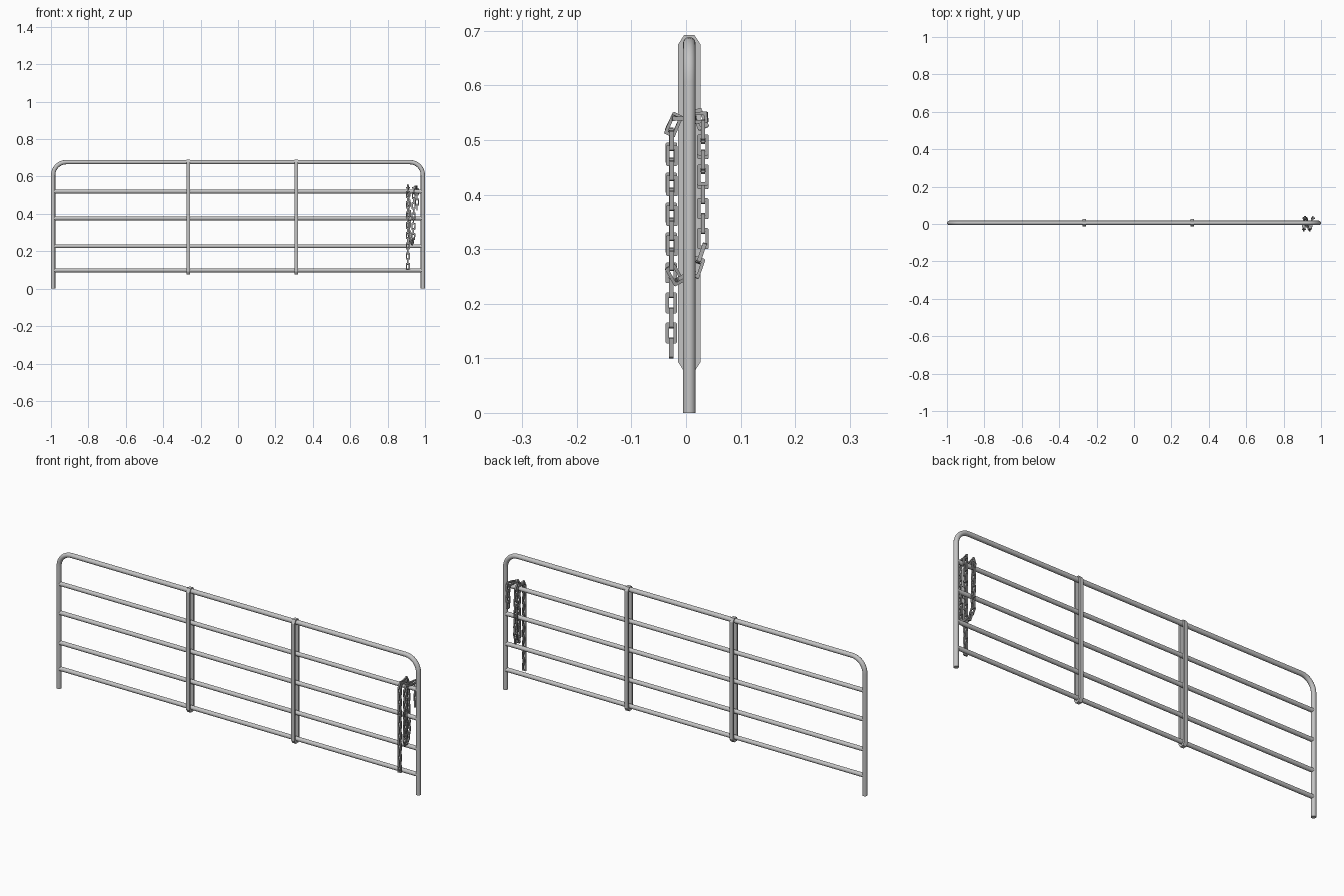
import bpy, bmesh, math
from mathutils import Matrix, Vector

if "Cube" in bpy.data.objects:
    bpy.data.objects.remove(bpy.data.objects["Cube"])


def material(name, value):
    m = bpy.data.materials.new(name)
    m.use_nodes = True
    colour = (value, value, value, 1)
    m.diffuse_color = colour
    bsdf = m.node_tree.nodes["Principled BSDF"]
    bsdf.inputs["Base Color"].default_value = colour
    return m


steel = material("galvanised steel", 0.55)
chain_steel = material("chain steel", 0.38)
TUBE_Y = 0.006
TUBE_R = 0.0115
POST_X = 0.9885
TOP_Z = 0.677


def add_mesh(name, bm, mat):
    bmesh.ops.recalc_face_normals(bm, faces=bm.faces)
    mesh = bpy.data.meshes.new(name)
    bm.to_mesh(mesh)
    bm.free()
    mesh.materials.append(mat)
    obj = bpy.data.objects.new(name, mesh)
    bpy.context.collection.objects.link(obj)
    return obj


def smooth(obj):
    bpy.ops.object.select_all(action="DESELECT")
    obj.select_set(True)
    bpy.context.view_layer.objects.active = obj
    bpy.ops.object.shade_smooth_by_angle(angle=math.radians(40))


def sweep(name, points, radius, mat, sides=16):
    """Round tube along a path lying in the XZ plane."""
    bm = bmesh.new()
    rings = []
    for i, p in enumerate(points):
        before = points[max(i - 1, 0)]
        after = points[min(i + 1, len(points) - 1)]
        t = (after - before).normalized()
        side = Vector((0, 1, 0))
        up = t.cross(side)
        angles = [math.tau * k / sides for k in range(sides)]
        rings.append([bm.verts.new(p + radius * (side * math.cos(a) + up * math.sin(a))) for a in angles])
    for a, b in zip(rings, rings[1:]):
        for k in range(sides):
            n = (k + 1) % sides
            bm.faces.new((a[k], a[n], b[n], b[k]))
    bm.faces.new(rings[0])
    bm.faces.new(rings[-1])
    smooth(add_mesh(name, bm, mat))


def outline(w, h, cw, ch):
    """Chamfered rectangle given by half sizes and chamfer sizes."""
    return [(w, ch - h), (w, h - ch), (w - cw, h), (cw - w, h),
            (-w, h - ch), (-w, ch - h), (cw - w, -h), (w - cw, -h)]


def ring(bm, w, h, cw, ch, wall, depth, matrix):
    """Chamfered rectangular loop in local YZ, extruded along local X."""
    outer = outline(w, h, cw, ch)
    inner = outline(w - wall, h - wall, cw * 0.7, ch * 0.7)
    loops = [[bm.verts.new(matrix @ Vector((x, y, z))) for y, z in pts]
             for pts, x in ((outer, -depth), (outer, depth), (inner, depth), (inner, -depth))]
    for j in range(4):
        a, b = loops[j], loops[(j + 1) % 4]
        for k in range(8):
            n = (k + 1) % 8
            bm.faces.new((a[k], a[n], b[n], b[k]))


# Outer frame: two posts and the top rail bent from one tube
bend = 0.07
frame = [Vector((-POST_X, TUBE_Y, 0))]
for sign, start in ((-1, math.pi), (1, math.pi / 2)):
    for k in range(9):
        a = start - math.pi / 2 * k / 8
        frame.append(Vector((sign * (POST_X - bend) + bend * math.cos(a), TUBE_Y,
                             TOP_Z - bend + bend * math.sin(a))))
frame.append(Vector((POST_X, TUBE_Y, 0)))
sweep("outer_frame", frame, TUBE_R, steel)

# Horizontal rails
for i, z in enumerate((0.098, 0.227, 0.376, 0.520)):
    sweep(f"rail_{i + 1}", [Vector((-POST_X, TUBE_Y, z)), Vector((POST_X, TUBE_Y, z))], 0.0105, steel)

# Upright straps looping round all the rails
for name, x in (("right_strap", -0.267), ("left_strap", 0.311)):
    bm = bmesh.new()
    ring(bm, 0.0205, 0.308, 0.011, 0.017, 0.0095, 0.0095, Matrix.Translation((x, TUBE_Y, 0.384)))
    add_mesh(name, bm, steel)

# Chain draped twice over the upper rail
path = [Vector(p) for p in (
    (0.908, -0.027, 0.119), (0.908, -0.027, 0.52), (0.908, -0.018, 0.539),
    (0.910, 0.024, 0.541), (0.912, 0.031, 0.525), (0.916, 0.031, 0.30),
    (0.922, 0.018, 0.262), (0.932, -0.016, 0.244), (0.937, -0.026, 0.262),
    (0.940, -0.026, 0.52), (0.942, -0.018, 0.539), (0.952, 0.024, 0.541),
    (0.957, 0.031, 0.525), (0.957, 0.031, 0.43))]
pitch = 0.0275
bm = bmesh.new()
travel, target, count = 0.0, 0.0, 0
for a, b in zip(path, path[1:]):
    length = (b - a).length
    t = (b - a).normalized()
    while target <= travel + length:
        centre = a + t * (target - travel)
        x_axis = Vector((1, 0, 0))
        x_axis = (x_axis - t * x_axis.dot(t)).normalized()
        y_axis = t.cross(x_axis)
        if count % 2 == 0:
            x_axis, y_axis = y_axis, -x_axis
        turn = Matrix((x_axis, y_axis, t)).transposed().to_4x4()
        ring(bm, 0.0105, 0.019, 0.002, 0.002, 0.006, 0.0038, Matrix.Translation(centre) @ turn)
        target += pitch
        count += 1
    travel += length
add_mesh("chain", bm, chain_steel)
